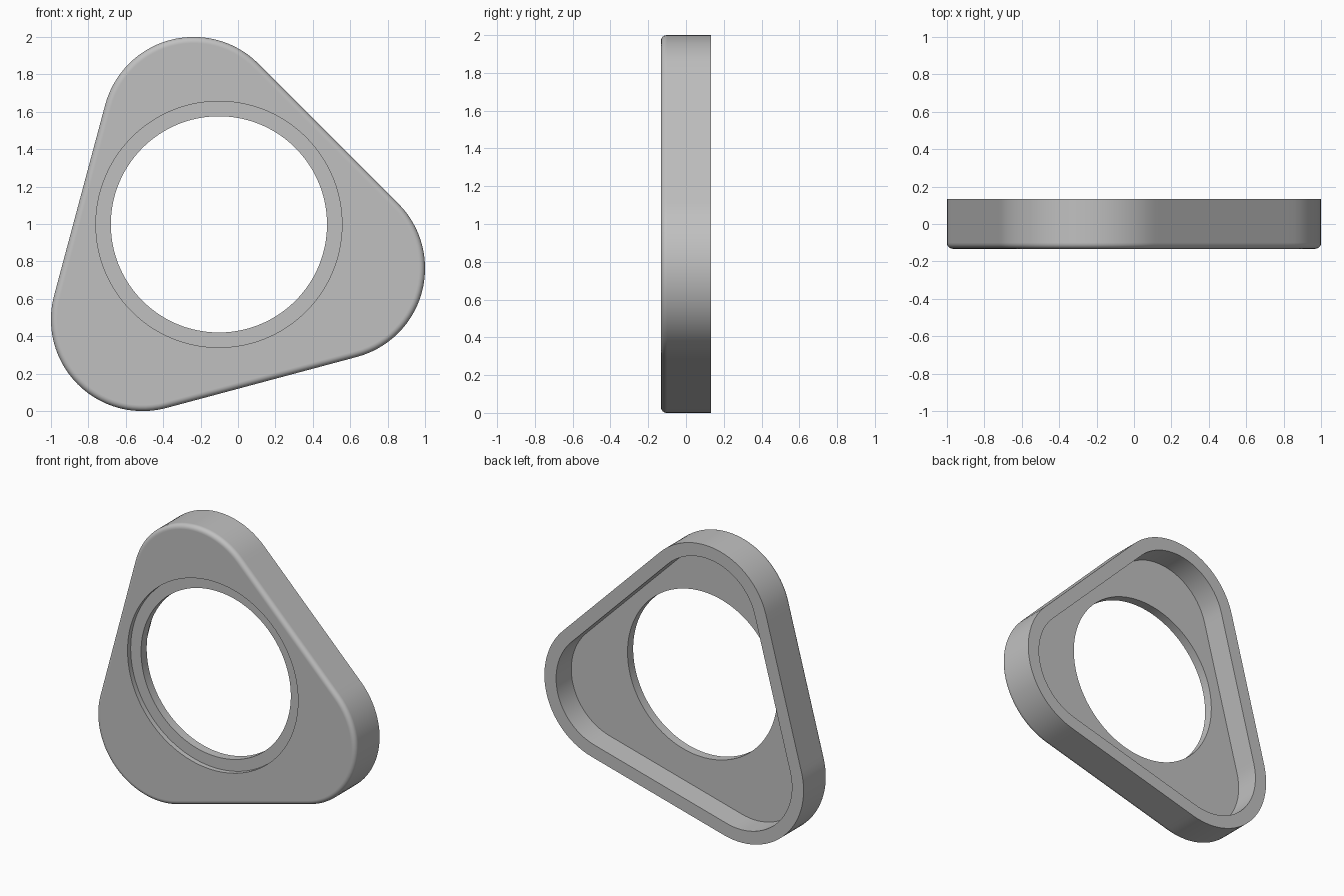
import bpy, bmesh
from math import cos, sin, pi, radians, atan2
from mathutils import Vector

cube = bpy.data.objects.get("Cube")
if cube:
    bpy.data.objects.remove(cube, do_unlink=True)

# Main dimensions
FRONT, BACK = -0.1325, 0.1325
CORNER_R = 0.49          # radius of the rounded corners
SPREAD = 0.61            # corner centres from the plate centroid
CENTROID = Vector((-0.079, 0.921))
HOLE = Vector((-0.102, 0.998))
HOLE_R, RECESS_R = 0.578, 0.658
WALL, FLOOR, RECESS, FILLET = 0.09, 0.097, 0.035, 0.03
ARC_STEPS, SIDE_STEPS = 28, 24


def rounded_triangle(radius):
    """Outline of three corner arcs joined by subdivided straight sides."""
    arcs = []
    for k in range(3):
        mid = radians(105 + 120 * k)
        centre = CENTROID + SPREAD * Vector((cos(mid), sin(mid)))
        angles = [mid - pi / 3 + 2 * pi / 3 * i / ARC_STEPS for i in range(ARC_STEPS + 1)]
        arcs.append([centre + radius * Vector((cos(a), sin(a))) for a in angles])
    points = []
    for k, arc in enumerate(arcs):
        following = arcs[(k + 1) % 3][0]
        points += arc
        points += [arc[-1].lerp(following, i / SIDE_STEPS) for i in range(1, SIDE_STEPS)]
    return points


directions = [(p - HOLE).normalized() for p in rounded_triangle(CORNER_R)]


def circle(radius):
    return [HOLE + radius * d for d in directions]


# Cross-section: outlines paired with depth, walked once around the section
sections = [
    (rounded_triangle(CORNER_R - WALL), BACK),
    (rounded_triangle(CORNER_R), BACK),
    (rounded_triangle(CORNER_R), FRONT + FILLET + 0.003),
]
for i in range(7):                                   # rounded front edge
    a = pi / 2 * i / 6
    sections.append((rounded_triangle(CORNER_R - FILLET * (1 - cos(a))),
                     FRONT + FILLET * (1 - sin(a))))
sections += [
    (rounded_triangle(CORNER_R - FILLET - 0.003), FRONT),
    (circle(RECESS_R), FRONT),                       # shallow front recess
    (circle(RECESS_R), FRONT + RECESS),
    (circle(HOLE_R), FRONT + RECESS),                # through hole
    (circle(HOLE_R), FRONT + FLOOR),
    (rounded_triangle(CORNER_R - WALL), FRONT + FLOOR),  # hollow back
]

bm = bmesh.new()
rings = [[bm.verts.new((p.x, y, p.y)) for p in outline] for outline, y in sections]
for k, ring in enumerate(rings):
    other = rings[(k + 1) % len(rings)]
    for i in range(len(ring)):
        j = (i + 1) % len(ring)
        bm.faces.new((ring[i], ring[j], other[j], other[i]))
bmesh.ops.recalc_face_normals(bm, faces=bm.faces)
mesh = bpy.data.meshes.new("triangular_bezel")
bm.to_mesh(mesh)
bm.free()

# Single grey finish
grey = bpy.data.materials.new("plain grey")
grey.use_nodes = True
colour = (0.53, 0.53, 0.53, 1)
grey.diffuse_color = colour
grey.node_tree.nodes["Principled BSDF"].inputs["Base Color"].default_value = colour
mesh.materials.append(grey)

bezel = bpy.data.objects.new("triangular_bezel", mesh)
bpy.context.collection.objects.link(bezel)
bpy.ops.object.select_all(action='DESELECT')
bezel.select_set(True)
bpy.context.view_layer.objects.active = bezel
bpy.ops.object.shade_smooth_by_angle(angle=radians(30))
